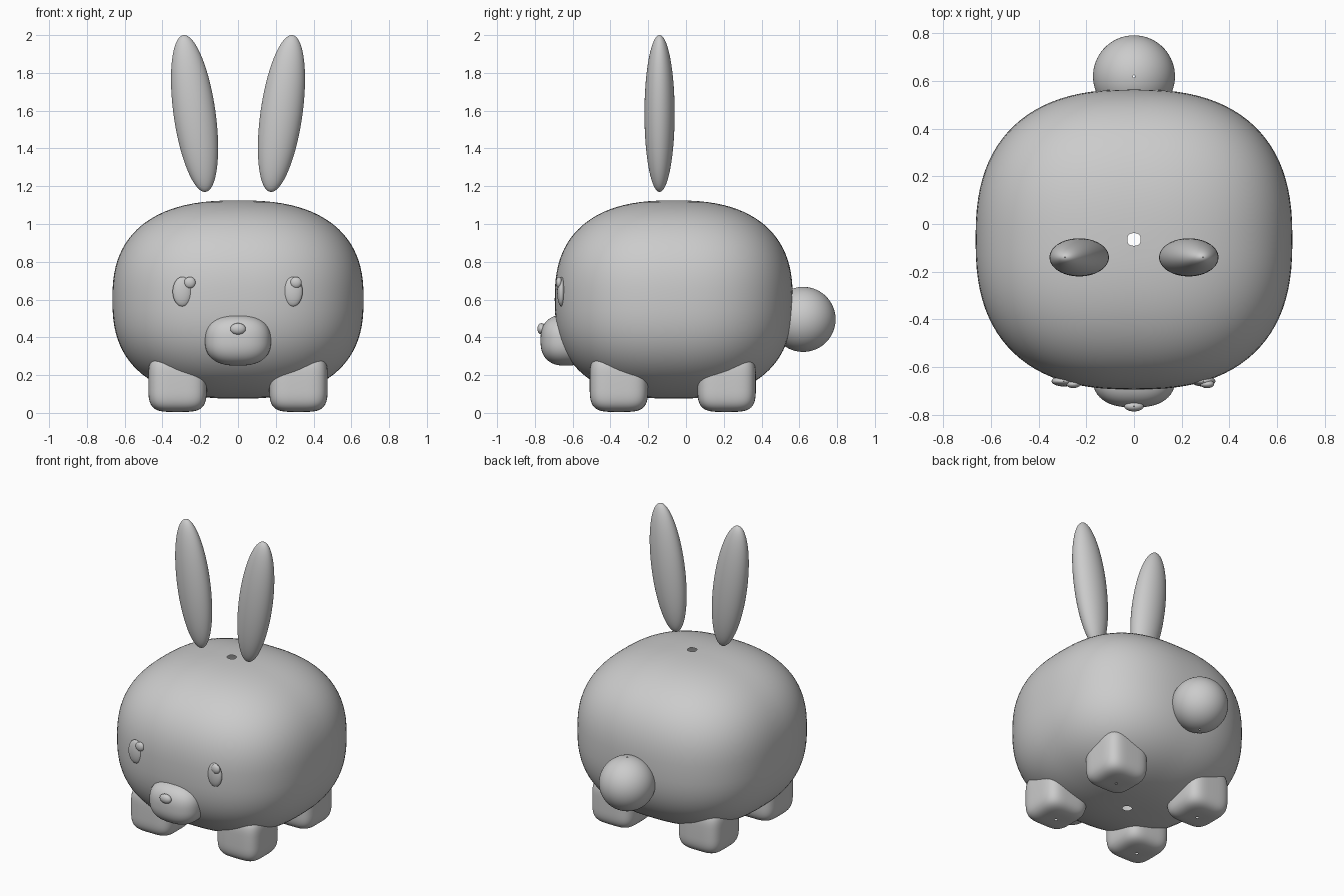
import bpy, bmesh
from math import sin, cos, pi, radians, copysign

cube = bpy.data.objects.get("Cube")
if cube:
    bpy.data.objects.remove(cube)

grey = bpy.data.materials.new("soft_grey")
grey.use_nodes = True
COLOR = (0.6, 0.6, 0.6, 1)
grey.diffuse_color = COLOR
grey.node_tree.nodes["Principled BSDF"].inputs["Base Color"].default_value = COLOR


def power(v, e):
    return copysign(abs(v) ** e, v)


def blob(name, center, radii, e=1.0, hole=0.03, tilt=0, rings=48, segments=96):
    """Rounded box or ellipsoid (e = 1), with a pinhole left open at each pole."""
    bm = bmesh.new()
    rows = []
    start = hole ** (1 / e)
    for i in range(rings + 1):
        a = start + (pi - 2 * start) * i / rings
        ring, height = power(sin(a), e), -power(cos(a), e)
        rows.append([bm.verts.new((radii[0] * ring * power(cos(t), e),
                                   radii[1] * ring * power(sin(t), e),
                                   radii[2] * height))
                     for t in (2 * pi * j / segments for j in range(segments))])
    for low, high in zip(rows, rows[1:]):
        for j in range(segments):
            k = (j + 1) % segments
            bm.faces.new((low[j], low[k], high[k], high[j]))
    for f in bm.faces:
        f.smooth = True
    mesh = bpy.data.meshes.new(name)
    bm.to_mesh(mesh)
    bm.free()
    mesh.materials.append(grey)
    obj = bpy.data.objects.new(name, mesh)
    obj.location = center
    obj.rotation_euler.y = radians(tilt)
    bpy.context.collection.objects.link(obj)
    return obj


# Body and tail
blob("body", (0, -0.065, 0.6), (0.665, 0.63, 0.525), e=0.8, hole=0.042)
blob("tail", (0, 0.62, 0.495), (0.172, 0.172, 0.172))

# Face
blob("muzzle", (0, -0.635, 0.385), (0.175, 0.135, 0.135), e=0.8)
blob("nose", (0, -0.765, 0.445), (0.041, 0.022, 0.03), rings=24, segments=32)
for side, eye_x, glint_x in (("right", -0.295, -0.255), ("left", 0.291, 0.307)):
    blob(side + "_eye", (eye_x, -0.66, 0.642), (0.051, 0.022, 0.078), rings=24, segments=32)
    blob(side + "_eye_glint", (glint_x, -0.672, 0.69), (0.03, 0.017, 0.03), rings=24, segments=32)

# Ears and feet
for side, s in (("right", -1), ("left", 1)):
    blob(side + "_ear", (s * 0.23, -0.14, 1.585), (0.111, 0.08, 0.419), tilt=s * 8.1, hole=0.02)
    for end, y in (("front", -0.355), ("back", 0.215)):
        blob(f"{end}_{side}_foot", (s * 0.32, y, 0.16), (0.155, 0.155, 0.155), e=0.5, hole=0.05)
